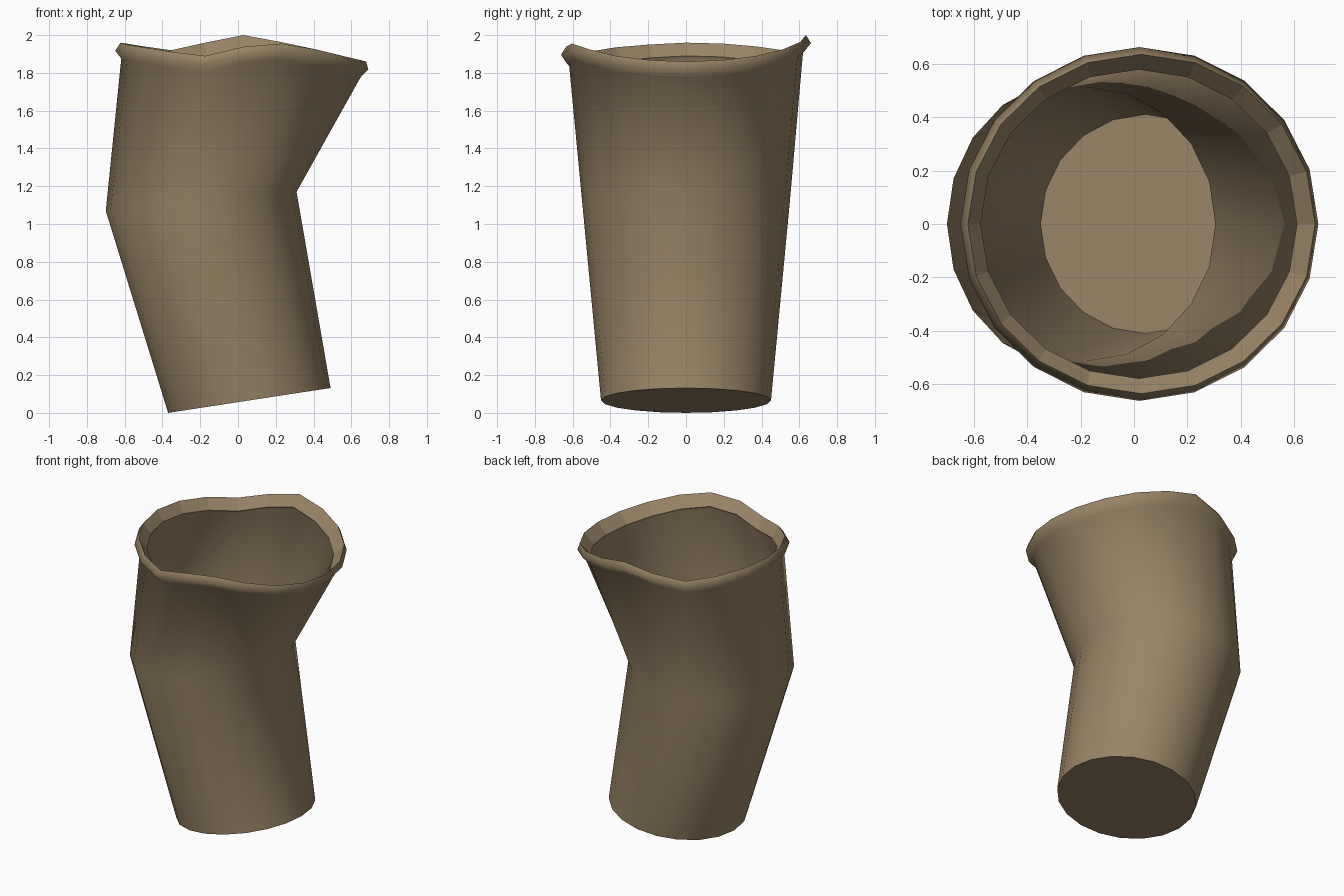
import bpy, bmesh, math

if "Cube" in bpy.data.objects:
    bpy.data.objects.remove(bpy.data.objects["Cube"])

N = 20
# Uneven height of the rim, one value per side, starting at +x
RIM = [1.86, 1.868, 1.89, 1.925, 1.963, 2.0, 1.96, 1.92, 1.94, 1.955,
       1.96, 1.95, 1.935, 1.912, 1.89, 1.938, 1.955, 1.925, 1.89, 1.868]

bark = bpy.data.materials.new("tan brown")
bark.diffuse_color = (0.32, 0.23, 0.132, 1)
bark.use_nodes = True
bark.node_tree.nodes["Principled BSDF"].inputs["Base Color"].default_value = bark.diffuse_color

bm = bmesh.new()


def ring(cx, rx, ry, height):
    """One elliptical loop; height(i, x) gives z for each side."""
    loop = []
    for i in range(N):
        a = 2 * math.pi * i / N
        x = cx + rx * math.cos(a)
        loop.append(bm.verts.new((x, ry * math.sin(a), height(i, x))))
    return loop


def tilted(cx, cz, slope):
    return lambda i, x: cz + slope * (x - cx)


def below_rim(d):
    return lambda i, x: RIM[i] - d


rings = [
    # outer wall: tilted base, bend, top
    ring(0.06, 0.43, 0.45, tilted(0.06, 0.066, 0.153)),
    ring(-0.195, 0.505, 0.55, tilted(-0.195, 1.12, 0.1)),
    ring(0.015, 0.633, 0.62, below_rim(0.085)),
    # flared lip and rim
    ring(0.02, 0.67, 0.662, below_rim(0.042)),
    ring(0.028, 0.65, 0.635, below_rim(0.0)),
    ring(0.018, 0.592, 0.578, below_rim(0.07)),
    # inner wall down to the floor
    ring(0.018, 0.602, 0.588, below_rim(0.085)),
    ring(-0.175, 0.48, 0.512, tilted(-0.175, 1.12, 0.1)),
    ring(0.043, 0.393, 0.41, tilted(0.043, 0.115, 0.153)),
]

for k in range(len(rings) - 1):
    lo, hi = rings[k], rings[k + 1]
    for i in range(N):
        j = (i + 1) % N
        f = bm.faces.new((lo[i], lo[j], hi[j], hi[i]))
        f.smooth = k != 4          # the sloping inside of the rim stays faceted

# underside and floor
bm.faces.new(list(reversed(rings[0])))
bm.faces.new(rings[-1])

# sharp edges around the underside, the floor and the rim crest
for e in bm.edges:
    if len(e.link_faces) == 2 and e.calc_face_angle(0) > math.radians(50):
        e.smooth = False

mesh = bpy.data.meshes.new("bent_hollow_stump")
bm.to_mesh(mesh)
bm.free()
mesh.materials.append(bark)
obj = bpy.data.objects.new("bent_hollow_stump", mesh)
bpy.context.collection.objects.link(obj)
